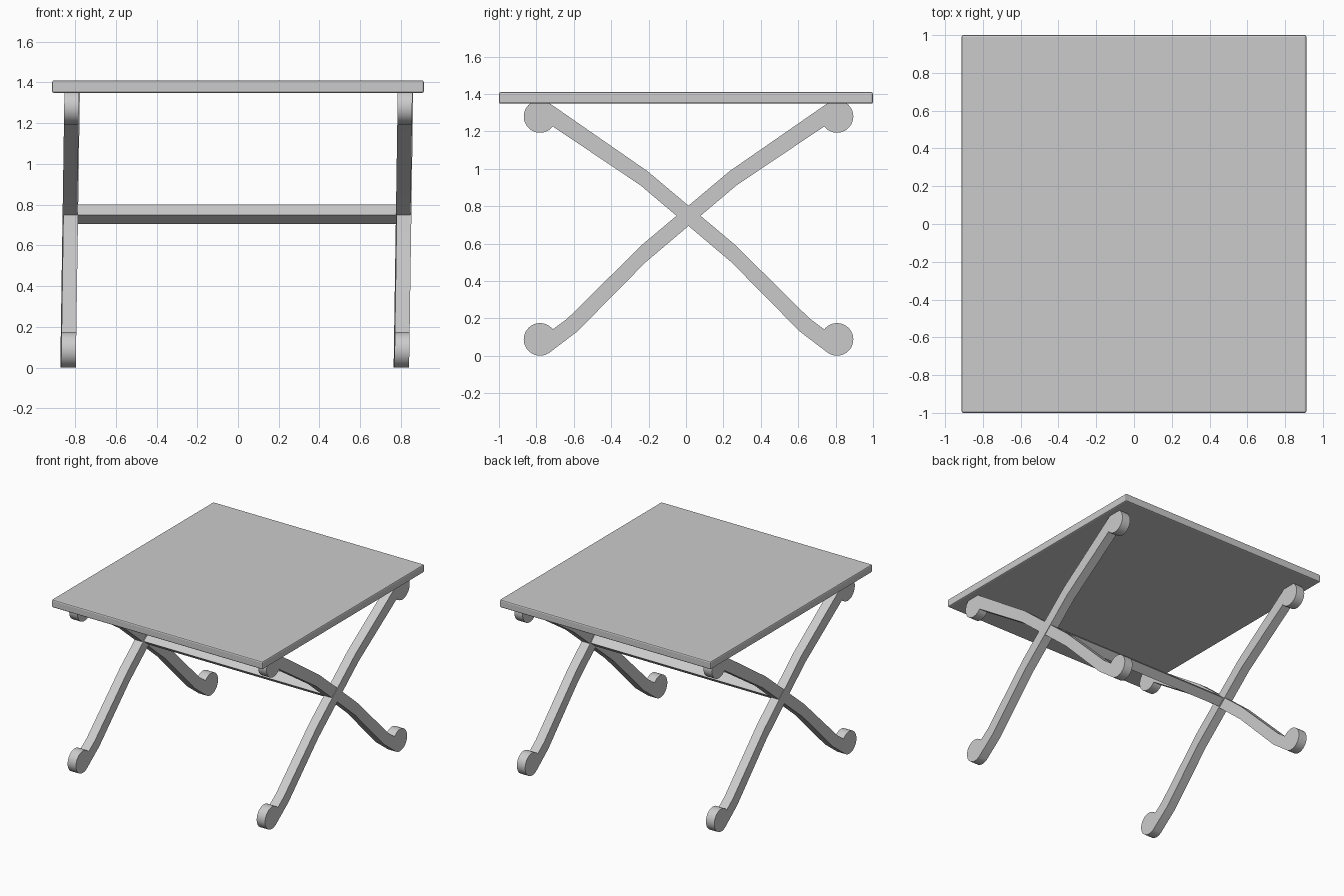
import bpy, bmesh, math
from mathutils import Vector

cube = bpy.data.objects.get("Cube")
if cube:
    bpy.data.objects.remove(cube, do_unlink=True)

grey = bpy.data.materials.new("plain grey")
grey.use_nodes = True
COLOUR = (0.6, 0.6, 0.6, 1)
grey.diffuse_color = COLOUR
grey.node_tree.nodes["Principled BSDF"].inputs["Base Color"].default_value = COLOUR

CENTRE_Y = 0.0135   # crossing point of the legs
THICK = 0.072       # leg thickness along x
LEAN = 0.015        # slight sideways lean of the frame
MID_Z = 0.75
RADIUS = 0.087


def extrude_profile(name, points, x0, x1, lean=0.0):
    """Solid from a (y, z) outline, extruded along x."""
    bm = bmesh.new()
    face = bm.faces.new([bm.verts.new((x0, y, z)) for y, z in points])
    grown = bmesh.ops.extrude_face_region(bm, geom=[face])["geom"]
    moved = [v for v in grown if isinstance(v, bmesh.types.BMVert)]
    bmesh.ops.translate(bm, verts=moved, vec=Vector((x1 - x0, 0, 0)))
    for v in bm.verts:
        v.co.x += lean * (v.co.z - MID_Z)
    bmesh.ops.recalc_face_normals(bm, faces=bm.faces)
    mesh = bpy.data.meshes.new(name)
    bm.to_mesh(mesh)
    bm.free()
    obj = bpy.data.objects.new(name, mesh)
    bpy.context.collection.objects.link(obj)
    mesh.materials.append(grey)
    return obj


def smooth(obj, degrees=20):
    bpy.ops.object.select_all(action="DESELECT")
    obj.select_set(True)
    bpy.context.view_layer.objects.active = obj
    bpy.ops.object.shade_smooth_by_angle(angle=math.radians(degrees))


def scroll(u, z, start, end, steps=36):
    """Arc points around a scroll end, clockwise between two angles."""
    return [(u + RADIUS * math.cos(a), z + RADIUS * math.sin(a))
            for a in (math.radians(start + (end - start) * i / steps)
                      for i in range(steps + 1))]


# Leg outline: curved bar with a round scroll at each end
upper_edge = [(-0.647, 0.20), (-0.246, 0.596), (0.219, 0.987)]
lower_edge = [(0.257, 0.912), (-0.23, 0.50), (-0.594, 0.131)]
outline = (upper_edge + scroll(0.794, 1.28, 126, -142)
           + lower_edge + scroll(-0.794, 0.088, -54, -322))

# Crossed legs on each side
for side, x in (("right", -0.823), ("left", 0.813)):
    for name, flip, shift in (("rising", 1, 0.002), ("falling", -1, -0.002)):
        pts = [(CENTRE_Y + flip * u, z) for u, z in outline]
        x0 = x - THICK / 2 + shift
        smooth(extrude_profile(f"{side}_{name}_leg", pts, x0, x0 + THICK, LEAN))

# Diamond stretcher bar joining the crossings
diamond = [(-0.055, 0.75), (0, 0.8), (0.055, 0.75), (0, 0.705)]
extrude_profile("stretcher_bar", [(CENTRE_Y + y, z) for y, z in diamond], -0.8, 0.8)

# Table top with a fine rounded edge
top = extrude_profile("table_top", [(-1, 1.348), (1, 1.348), (1, 1.41), (-1, 1.41)],
                      -0.913, 0.913)
bevel = top.modifiers.new("edge_bevel", "BEVEL")
bevel.width = 0.01
bevel.segments = 2
